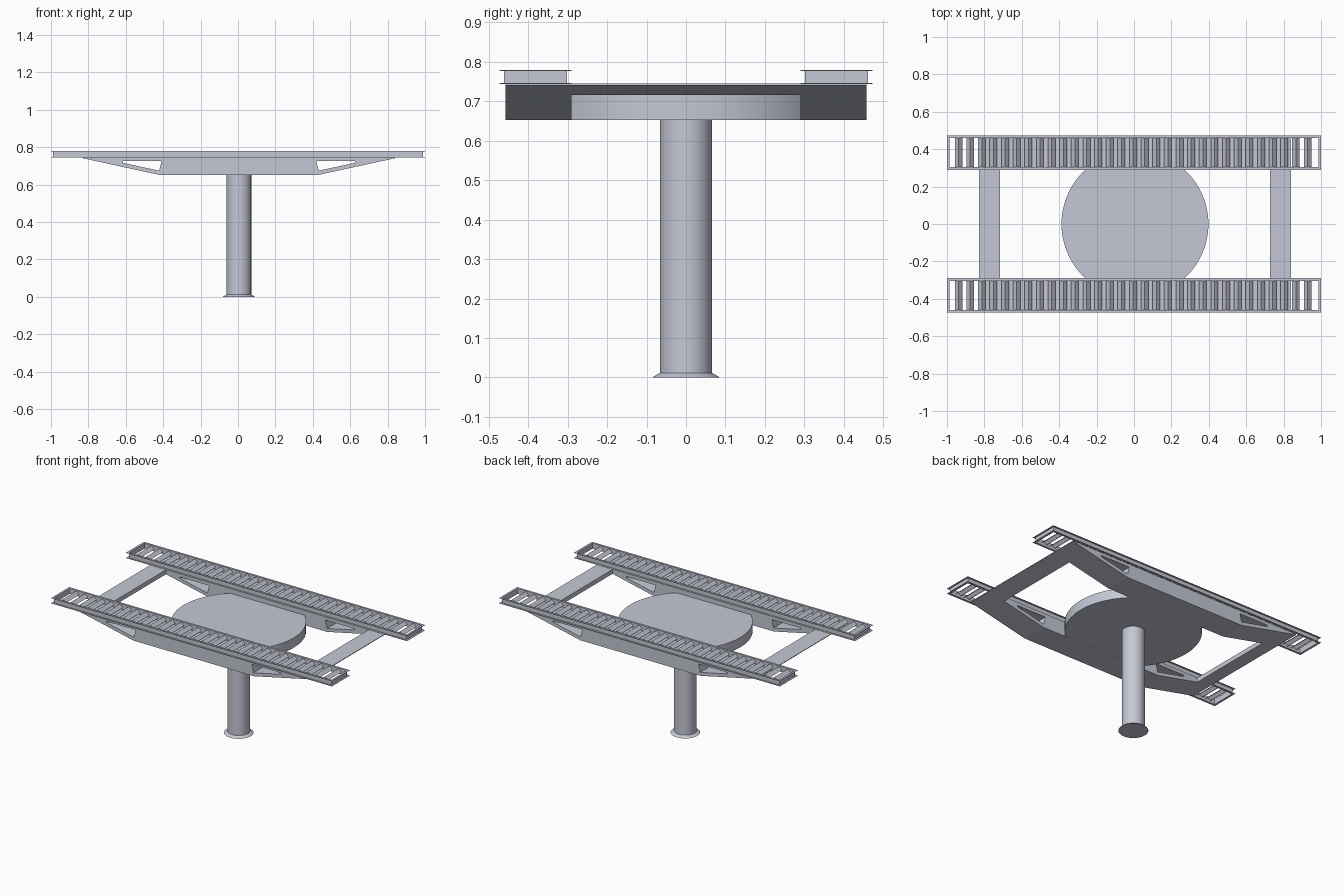
import bpy, bmesh, math

cube = bpy.data.objects.get("Cube")
if cube:
    bpy.data.objects.remove(cube, do_unlink=True)

steel = bpy.data.materials.new("light grey steel")
steel.use_nodes = True
GREY = (0.56, 0.575, 0.665, 1)
steel.diffuse_color = GREY
steel.node_tree.nodes["Principled BSDF"].inputs["Base Color"].default_value = GREY


def finish(name, bm, smooth=False):
    bmesh.ops.recalc_face_normals(bm, faces=bm.faces)
    mesh = bpy.data.meshes.new(name)
    bm.to_mesh(mesh)
    bm.free()
    mesh.materials.append(steel)
    ob = bpy.data.objects.new(name, mesh)
    bpy.context.collection.objects.link(ob)
    if smooth:
        bpy.ops.object.select_all(action='DESELECT')
        ob.select_set(True)
        bpy.context.view_layer.objects.active = ob
        bpy.ops.object.shade_smooth_by_angle(angle=math.radians(40))
    return ob


XC = 0.005                     # the lift sits slightly left of the tracks' centre


def lathe(name, profile, segments):
    """Closed solid turned about the lift axis from (radius, z) pairs."""
    bm = bmesh.new()
    rings = [[bm.verts.new((XC + r * math.cos(math.tau * i / segments),
                            r * math.sin(math.tau * i / segments), z))
              for i in range(segments)] for r, z in profile]
    for a, b in zip(rings, rings[1:]):
        for i in range(segments):
            j = (i + 1) % segments
            bm.faces.new((a[i], a[j], b[j], b[i]))
    bm.faces.new(rings[0])
    bm.faces.new(rings[-1])
    return finish(name, bm, True)


def extrude_xz(bm, points, y0, y1):
    """Prism with an (x, z) outline, running along y."""
    a = [bm.verts.new((x, y0, z)) for x, z in points]
    b = [bm.verts.new((x, y1, z)) for x, z in points]
    bm.faces.new(a)
    bm.faces.new(b)
    for i in range(len(a)):
        j = (i + 1) % len(a)
        bm.faces.new((a[i], a[j], b[j], b[i]))


Z0, Z1 = 0.652, 0.7445         # underside and top of the girders
Z_END = 0.7405                 # where the sloping underside meets the short end face
Y_IN, Y_OUT = 0.29, 0.457
X_LOW, X_TOP = 0.428, 0.834    # half lengths of the girder underside and top

# Column with flared foot, and the round centre platform
lathe("column", [(0.086, 0), (0.066, 0.012), (0.066, 0.66)], 48)
lathe("round_platform", [(0.393, Z0 + 0.0003), (0.393, 0.716)], 96)

# Tapered girders, each with a sloping window near both ends
for label, s in (("front", -1), ("back", 1)):
    bm = bmesh.new()
    extrude_xz(bm, [(XC - X_LOW, Z0), (XC + X_LOW, Z0), (XC + X_TOP, Z_END), (XC + X_TOP, Z1),
                    (XC - X_TOP, Z1), (XC - X_TOP, Z_END)], s * Y_IN, s * Y_OUT)
    girder = finish(label + "_girder", bm)
    bm = bmesh.new()
    for m in (-1, 1):
        extrude_xz(bm, [(XC + m * x, z) for x, z in
                        ((0.414, 0.725), (0.621, 0.725), (0.62, 0.716), (0.426, 0.674))],
                   s * 0.2, s * 0.6)
    cutter = finish(label + "_window_cutter", bm)
    cutter.hide_render = True
    mod = girder.modifiers.new("windows", 'BOOLEAN')
    mod.operation = 'DIFFERENCE'
    mod.solver = 'EXACT'
    mod.object = cutter
    # Bake the cut, then drop the cutter
    bpy.context.view_layer.update()
    bpy.ops.object.select_all(action='DESELECT')
    girder.select_set(True)
    bpy.context.view_layer.objects.active = girder
    bpy.ops.object.modifier_apply(modifier=mod.name)
    bpy.data.objects.remove(cutter, do_unlink=True)

# Wedge-shaped cross beams that follow the girder slope
X_BEAM = 0.721
Z_BEAM = Z0 + (Z_END - Z0) * (X_BEAM - X_LOW) / (X_TOP - X_LOW)
for label, s in (("right", -1), ("left", 1)):
    bm = bmesh.new()
    extrude_xz(bm, [(XC + s * X_BEAM, Z_BEAM), (XC + s * X_TOP, Z_END),
                    (XC + s * X_TOP, Z1), (XC + s * X_BEAM, Z1)], -Y_IN, Y_IN)
    finish(label + "_cross_beam", bm)

# Tracks: channel-section frame around a row of angle-iron treads
T0, T1, LIP, WEB = 0.744, 0.779, 0.002, 0.0115
HALF_X, HALF_Y = 1.0, 0.0915
SECTION = [(0, T0), (0, T0 + LIP), (WEB, T0 + LIP), (WEB, T1 - LIP),
           (0, T1 - LIP), (0, T1), (WEB + 0.002, T1), (WEB + 0.002, T0)]
TREADS, FIRST, PITCH = 31, -0.938, 0.0622
HALF_W, APEX, FOOT, THICK = 0.02, 0.776, 0.756, 0.003

for label, s in (("front", -1), ("back", 1)):
    yc = s * 0.3815
    bm = bmesh.new()
    loops = [[bm.verts.new((sx * (HALF_X - inset), yc + sy * (HALF_Y - inset), z))
              for sx, sy in ((-1, -1), (1, -1), (1, 1), (-1, 1))]
             for inset, z in SECTION]
    for k, a in enumerate(loops):
        b = loops[(k + 1) % len(loops)]
        for i in range(4):
            j = (i + 1) % 4
            bm.faces.new((a[i], a[j], b[j], b[i]))
    finish(label + "_track_frame", bm)

    bm = bmesh.new()
    for n in range(TREADS):
        x = FIRST + PITCH * n
        extrude_xz(bm, [(x - HALF_W, FOOT), (x, APEX), (x + HALF_W, FOOT),
                        (x + HALF_W - THICK, FOOT), (x, APEX - THICK),
                        (x - HALF_W + THICK, FOOT)], yc - 0.079, yc + 0.079)
    finish(label + "_treads", bm)
